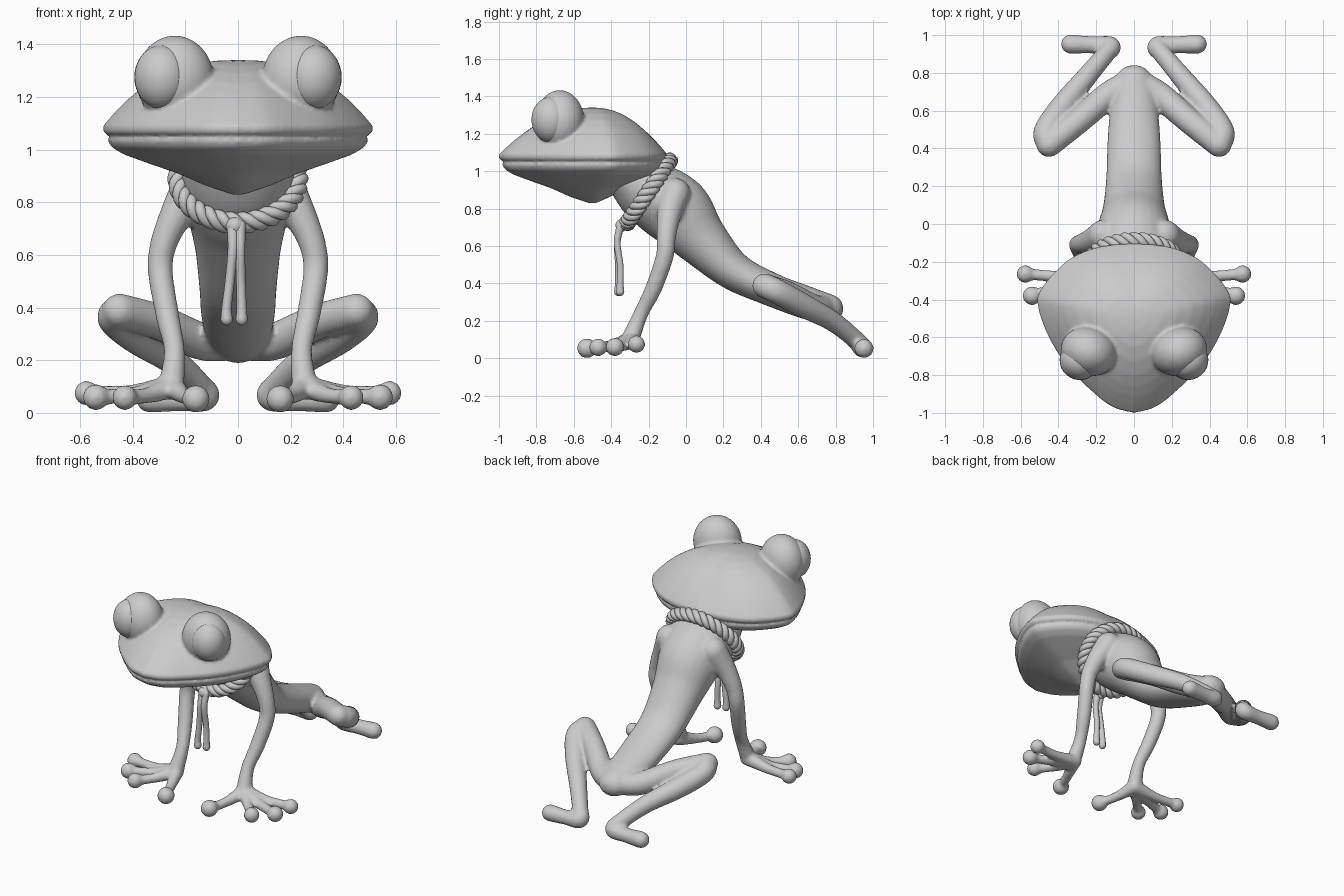
import bpy, bmesh, math
from mathutils import Vector, Matrix

if "Cube" in bpy.data.objects:
    bpy.data.objects.remove(bpy.data.objects["Cube"])


def spline(pts, steps=6):
    """Catmull-Rom interpolation of tuples of any length."""
    p = [Vector(q) for q in pts]
    p = [2 * p[0] - p[1]] + p + [2 * p[-1] - p[-2]]
    out = []
    for i in range(1, len(p) - 2):
        a, b, c, d = p[i - 1:i + 3]
        for k in range(steps):
            t = k / steps
            out.append(0.5 * (2 * b + (c - a) * t + (2 * a - 5 * b + 4 * c - d) * t * t
                              + (3 * b - a - 3 * c + d) * t ** 3))
    return out + [p[-2]]


def skin_rings(bm, rings):
    """Bridge equal vertex rings and close both ends."""
    vs = [[bm.verts.new(c) for c in r] for r in rings]
    n = len(vs[0])
    for a, b in zip(vs, vs[1:]):
        for j in range(n):
            bm.faces.new((a[j], a[(j + 1) % n], b[(j + 1) % n], b[j]))
    bm.faces.new(vs[0][::-1])
    bm.faces.new(vs[-1])


def tube(bm, path, rads, sides=16, steps=6):
    """Round-ended sweep; rads holds r or (side r, other r) per path point."""
    pos = spline(path, steps)
    rad = spline([r if isinstance(r, tuple) else (r, r) for r in rads], steps)
    n, side, rings = len(pos), Vector((1, 0, 0)), []

    def ring(c, s, u, r, k):
        return [c + k * (s * r[0] * math.cos(a) + u * r[1] * math.sin(a))
                for a in (2 * math.pi * j / sides for j in range(sides))]
    for i in range(n):
        t = (pos[min(i + 1, n - 1)] - pos[max(i - 1, 0)]).normalized()
        side = (side - t * side.dot(t)).normalized()
        up, r = t.cross(side), rad[i]
        caps = [math.radians(d) for d in (82, 60, 40, 20)]
        if i == 0:
            for a in caps:
                rings.append(ring(pos[i] - t * min(r) * math.sin(a), side, up, r, math.cos(a)))
        rings.append(ring(pos[i], side, up, r, 1))
        if i == n - 1:
            for a in reversed(caps):
                rings.append(ring(pos[i] + t * min(r) * math.sin(a), side, up, r, math.cos(a)))
    skin_rings(bm, rings)


def ball(bm, c, r, rot=0):
    r = r if isinstance(r, tuple) else (r, r, r)
    m = Matrix.Translation(c) @ Matrix.Rotation(rot, 4, 'Z') @ Matrix.Diagonal((*r, 1))
    bmesh.ops.create_uvsphere(bm, u_segments=28, v_segments=18, radius=1, matrix=m)


def finish(bm, name, voxel=0, smooth=0):
    bmesh.ops.recalc_face_normals(bm, faces=bm.faces[:])
    for f in bm.faces:
        f.smooth = True
    me = bpy.data.meshes.new(name)
    bm.to_mesh(me)
    bm.free()
    ob = bpy.data.objects.new(name, me)
    bpy.context.collection.objects.link(ob)
    if voxel:
        m = ob.modifiers.new("blend", 'REMESH')
        m.mode, m.voxel_size, m.use_smooth_shade = 'VOXEL', voxel, True
        s = ob.modifiers.new("soften", 'SMOOTH')
        s.factor, s.iterations = 0.5, smooth
    return ob


# Head: plan outline pulled through a dome, lip, mouth groove and jaw
bm = bmesh.new()
half = spline([(0, -1), (.12, -.965), (.25, -.86), (.36, -.745), (.45, -.6), (.505, -.45),
               (.495, -.35), (.36, -.2), (.2, -.125), (0, -.1)], 5)
outline = half + [Vector((-p.x, p.y)) for p in half[-2:0:-1]]
mid = Vector((0, -.5))
rings = []
for f in (.03, .15, .3, .45, .6, .72, .83, .91, .97):
    ring = []
    for p in outline:
        d = p - mid
        e = 2 + .6 * abs(d.x) / d.length
        q = mid + d * f
        ring.append((q.x, q.y, 1.09 + .25 * (1 - f ** e)))
    rings.append(ring)
for f, z in ((1, 1.09), (1, 1.068), (.985, 1.06), (.94, 1.053), (.965, 1.043), (.965, 1.03),
             (.935, 1.008), (.85, .982), (.65, .945), (.45, .91), (.25, .865), (.05, .83)):
    rings.append([(mid.x + (p.x) * f, mid.y + (p.y - mid.y) * f, z) for p in outline])
skin_rings(bm, rings)
for s in (1, -1):
    ball(bm, (s * .24, -.675, 1.268), (.15, .13, .165), s * .3)
finish(bm, "head", .01, 4)

# Eyeballs
for s, n in ((1, "left_eye"), (-1, "right_eye")):
    bm = bmesh.new()
    ball(bm, (s * .29, -.725, 1.275), (.105, .1, .122), s * .5)
    finish(bm, n)

# Torso, arms, hands and hind legs blended into one skin
bm = bmesh.new()
tube(bm, [(0, -.32, .99), (0, -.2, .89), (0, -.05, .785), (0, .08, .635), (0, .25, .47),
          (0, .45, .37), (0, .65, .295), (0, .765, .265)],
     [(.2, .13), (.215, .175), (.2, .19), (.165, .145), (.147, .105), (.14, .09),
      (.122, .088), (.095, .077)], 28)
for s in (1, -1):
    def side(pts):
        return [(s * x, y, z) for x, y, z in pts]
    # Arm
    tube(bm, side([(.16, -.06, .88), (.225, -.09, .77), (.28, -.105, .65), (.295, -.115, .54),
                   (.268, -.175, .37), (.242, -.24, .24), (.25, -.29, .12)]),
         [.085, .066, .052, .048, .045, .04, .048])
    # Fingers with round tips
    for tip, r in (((.575, -.265, .075), .047), ((.54, -.38, .06), .05),
                   ((.43, -.47, .058), .048), ((.16, -.53, .053), .053)):
        base = Vector((.25, -.29, .1))
        bend = base.lerp(Vector(tip), .5) - Vector((0, 0, .012))
        tube(bm, side([base, bend, tip]), [.046, .031, .03])
        ball(bm, side([tip])[0], r)
    # Thigh
    tube(bm, side([(.06, .73, .265), (.15, .67, .275), (.3, .54, .345), (.45, .42, .387)]),
         [.07, .072, .068, .067])
    # Shin and foot
    tube(bm, side([(.45, .425, .385), (.465, .49, .355), (.38, .62, .285), (.25, .78, .2),
                   (.15, .9, .105), (.125, .94, .06), (.22, .948, .052), (.335, .952, .052)]),
         [.067, .067, .065, .055, .05, .054, .046, .052])
finish(bm, "body", .011, 6)

# Twisted neck rope
bm = bmesh.new()
mid, D, N = Vector((0, -.2, .89)), Vector((0, .56, .82)), Vector((0, .82, -.57))
for k in range(3):
    pts = []
    for i in range(121):
        t = 2 * math.pi * i / 120
        w = 10 * t + k * 2 * math.pi / 3
        out = Vector((math.cos(t), 0, 0)) + D * math.sin(t)
        pts.append(mid + Vector((.228 * math.cos(t), 0, 0)) + D * .205 * math.sin(t)
                   + out * .02 * math.cos(w) + N * .024 * math.sin(w))
    tube(bm, pts, [.021] * len(pts), 8, 2)
finish(bm, "neck_rope")

# Knot and hanging ends
bm = bmesh.new()
ball(bm, (-.01, -.345, .71), (.036, .032, .034))
for x0, x1, y in ((-.02, -.043, -.362), (.008, .014, -.352)):
    tube(bm, [(x0, -.35, .71), (x0, -.368, .62), ((x0 + x1) / 2, y, .5), (x1, y, .4), (x1, y, .355)],
         [.022, .019, .018, .019, .023], 10)
finish(bm, "rope_ends")
